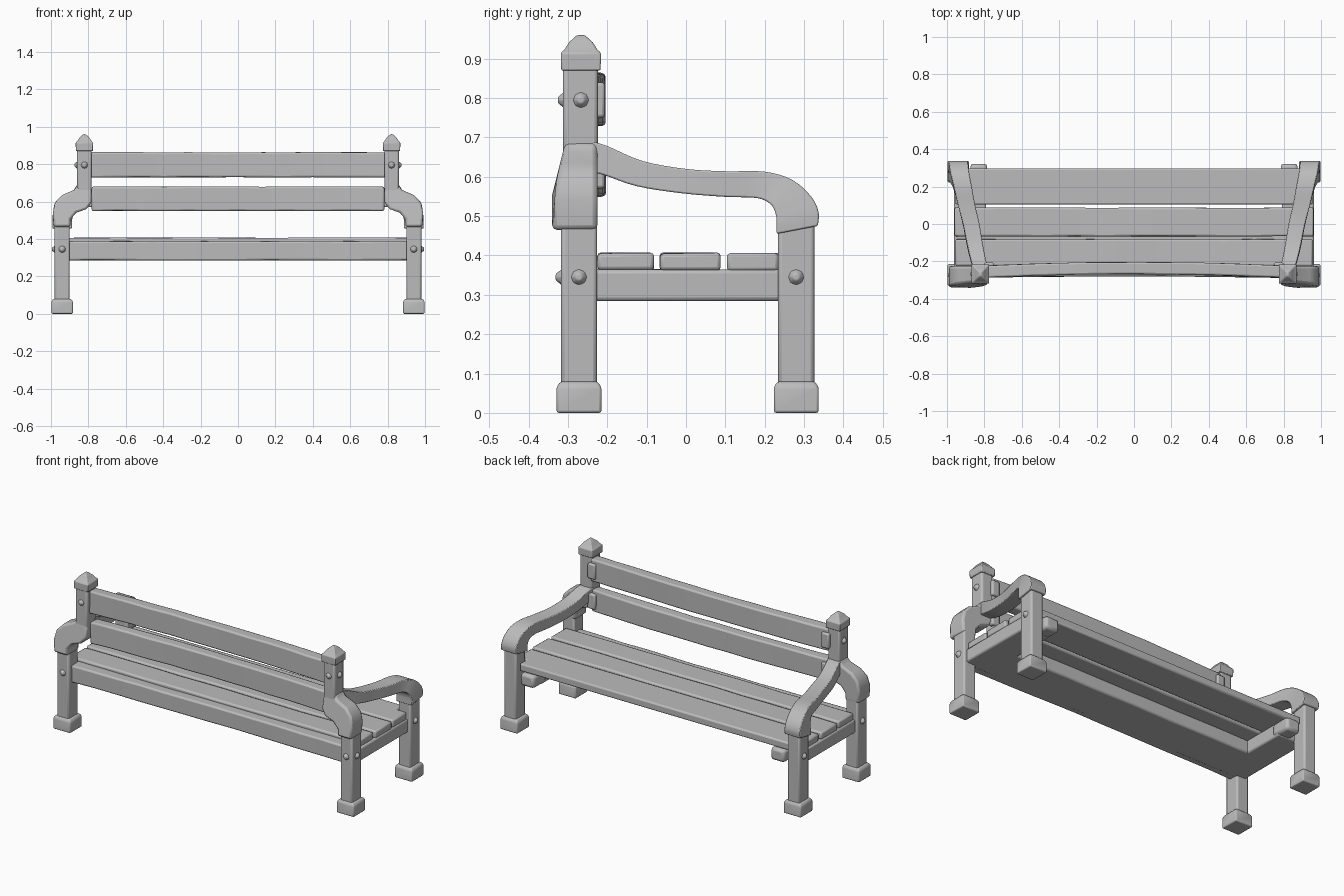
import bpy, bmesh, math, random
from mathutils import Vector

random.seed(4)
if "Cube" in bpy.data.objects:
    bpy.data.objects.remove(bpy.data.objects["Cube"])

grey = bpy.data.materials.new("weathered_grey")
grey.use_nodes = True
GREY = (0.5, 0.5, 0.5, 1)
grey.diffuse_color = GREY
grey.node_tree.nodes["Principled BSDF"].inputs["Base Color"].default_value = GREY


def finish(name, bm, bevel):
    bmesh.ops.recalc_face_normals(bm, faces=bm.faces)
    mesh = bpy.data.meshes.new(name)
    bm.to_mesh(mesh)
    bm.free()
    mesh.materials.append(grey)
    ob = bpy.data.objects.new(name, mesh)
    bpy.context.collection.objects.link(ob)
    mod = ob.modifiers.new("soft_edges", "BEVEL")
    mod.width, mod.segments = bevel, 2
    mod.limit_method, mod.angle_limit = "ANGLE", math.radians(35)
    bpy.ops.object.select_all(action="DESELECT")
    ob.select_set(True)
    bpy.context.view_layer.objects.active = ob
    bpy.ops.object.shade_smooth_by_angle(angle=math.radians(40))
    return ob


def loft(name, rings, bevel=0.01):
    """Skin a closed solid through a list of matching rings of points."""
    bm = bmesh.new()
    rows = [[bm.verts.new(p) for p in ring] for ring in rings]
    n = len(rows[0])
    for a, b in zip(rows, rows[1:]):
        for i in range(n):
            j = (i + 1) % n
            bm.faces.new((a[i], a[j], b[j], b[i]))
    bm.faces.new(rows[0])
    bm.faces.new(rows[-1])
    return finish(name, bm, bevel)


def ring_z(x, y, z, hx, hy):
    return [(x - hx, y - hy, z), (x + hx, y - hy, z), (x + hx, y + hy, z), (x - hx, y + hy, z)]


def box(name, x0, x1, y0, y1, z0, z1, bevel=0.01):
    x, y, hx, hy = (x0 + x1) / 2, (y0 + y1) / 2, abs(x1 - x0) / 2, (y1 - y0) / 2
    return loft(name, [ring_z(x, y, z, hx, hy) for z in (z0, z1)], bevel)


def plank(name, half, y0, y1, z0, z1, bow=0.0, wobble=0.0015):
    """Long hand-cut board, bowed along its length with uneven edges."""
    rings = []
    for i in range(13):
        t = i / 6 - 1
        d = bow * (1 - t * t)
        rings.append([(t * half, y + d + random.uniform(-wobble, wobble),
                       z + random.uniform(-wobble, wobble))
                      for y, z in ((y0, z0), (y1, z0), (y1, z1), (y0, z1))])
    return loft(name, rings, 0.009)


def smooth_path(points, steps=4):
    """Pass a smooth curve through a list of number tuples."""
    pts = [points[0]] + list(points) + [points[-1]]
    out = []
    for a, b, c, d in zip(pts, pts[1:], pts[2:], pts[3:]):
        for k in range(steps):
            t = k / steps
            out.append([q + t * (r - p) / 2 + t * t * (p - 2.5 * q + 2 * r - s / 2)
                        + t ** 3 * (1.5 * (q - r) + (s - p) / 2)
                        for p, q, r, s in zip(a, b, c, d)])
    return out + [list(points[-1])]


def stud(name, centre, axis):
    """Low worn bolt head facing along the axis."""
    bm = bmesh.new()
    rot = Vector((0, 0, 1)).rotation_difference(Vector(axis)).to_matrix().to_4x4()
    rot.translation = Vector(centre)
    bmesh.ops.create_cone(bm, cap_ends=True, segments=8, radius1=0.026, radius2=0.009,
                          depth=0.022, matrix=rot)
    return finish(name, bm, 0.003)


# Shoulder outline (x, z) where the rear leg steps inward to the back post
SHOULDER = [(0.895, 0.465), (0.895, 0.505), (0.865, 0.54), (0.81, 0.56), (0.783, 0.595),
            (0.783, 0.69), (0.858, 0.69), (0.875, 0.663), (0.94, 0.635), (0.978, 0.595),
            (0.99, 0.54), (0.985, 0.465)]
# Arm sections: x centre, upper (y, z), lower (y, z), half width
ARM = [(0.82, -0.24, 0.69, -0.24, 0.61, 0.039), (0.83, -0.2, 0.678, -0.21, 0.605, 0.04),
       (0.85, -0.11, 0.64, -0.125, 0.576, 0.042), (0.87, 0.0, 0.62, -0.01, 0.558, 0.044),
       (0.895, 0.1, 0.614, 0.1, 0.549, 0.046), (0.915, 0.2, 0.613, 0.18, 0.546, 0.048),
       (0.93, 0.27, 0.592, 0.215, 0.53, 0.05), (0.937, 0.318, 0.55, 0.228, 0.505, 0.051),
       (0.94, 0.337, 0.51, 0.23, 0.48, 0.052), (0.94, 0.335, 0.475, 0.23, 0.455, 0.052)]

for s, side in ((1, "left"), (-1, "right")):
    # Legs with square feet and bolt heads
    for end, y in (("rear", -0.272), ("front", 0.28)):
        box(f"{side}_{end}_leg", s * 0.9, s * 0.98, y - 0.046, y + 0.046, 0.05, 0.5)
        loft(f"{side}_{end}_foot", [ring_z(s * 0.94, y, z, w, w) for z, w in
                                    ((0, 0.057), (0.066, 0.057), (0.08, 0.047))], 0.006)
        stud(f"{side}_{end}_leg_bolt", (s * 0.983, y, 0.345), (s, 0, 0))
    stud(f"{side}_rear_face_bolt", (s * 0.94, -0.32, 0.345), (0, -1, 0))

    # Rear shoulder, tapering into the post
    loft(f"{side}_shoulder", [[(s * x, y + lean * max(0, z - 0.55), z) for x, z in SHOULDER]
                              for y, lean in ((-0.34, 0.24), (-0.225, 0))], 0.012)
    # Back post and peaked cap
    box(f"{side}_back_post", s * 0.783, s * 0.86, -0.313, -0.224, 0.6, 0.89)
    loft(f"{side}_post_cap", [ring_z(s * 0.821, -0.267, z, w, w + 0.004) for z, w in
                              ((0.87, 0.046), (0.915, 0.047), (0.923, 0.038),
                               (0.942, 0.026), (0.96, 0.006))], 0.004)
    stud(f"{side}_post_side_bolt", (s * 0.863, -0.267, 0.795), (s, 0, 0))
    stud(f"{side}_post_rear_bolt", (s * 0.821, -0.314, 0.795), (0, -1, 0))

    # Sweeping arm rest
    loft(f"{side}_arm_rest", [[(s * (x - w), yu, zu), (s * (x + w), yu, zu),
                               (s * (x + w), yl, zl), (s * (x - w), yl, zl)]
                              for x, yu, zu, yl, zl, w in smooth_path(ARM)], 0.011)

    # Wide end rail below the seat, and the block projecting at the front
    box(f"{side}_end_rail", s * 0.79, s * 0.962, -0.25, 0.245, 0.284, 0.364)
    box(f"{side}_front_block", s * 0.785, s * 0.875, 0.2, 0.322, 0.288, 0.362, 0.016)

    # Brackets holding the back slats
    for level, z in (("upper", 0.795), ("lower", 0.615)):
        box(f"{side}_{level}_slat_bracket", s * 0.75, s * 0.8, -0.24, -0.206,
            z - 0.045, z + 0.045, 0.008)

# Back rest slats
plank("upper_back_slat", 0.79, -0.287, -0.222, 0.73, 0.863, 0.018)
plank("lower_back_slat", 0.782, -0.285, -0.222, 0.55, 0.68, 0.018)

# Seat slats
plank("rear_seat_slat", 0.955, -0.225, -0.082, 0.362, 0.406)
plank("middle_seat_slat", 0.96, -0.066, 0.087, 0.362, 0.406)
loft("front_seat_slat", [[(x, y, z) for x, y in
                          ((-0.955, 0.104), (0.955, 0.104), (0.955, 0.235), (0.895, 0.235),
                           (0.895, 0.298), (-0.895, 0.298), (-0.895, 0.235), (-0.955, 0.235))]
                         for z in (0.36, 0.406)], 0.009)

# Rear apron and the broad board under the seat
plank("rear_apron", 0.91, -0.29, -0.2, 0.286, 0.388, 0.01)
plank("under_seat_board", 0.86, -0.25, -0.01, 0.285, 0.364)
